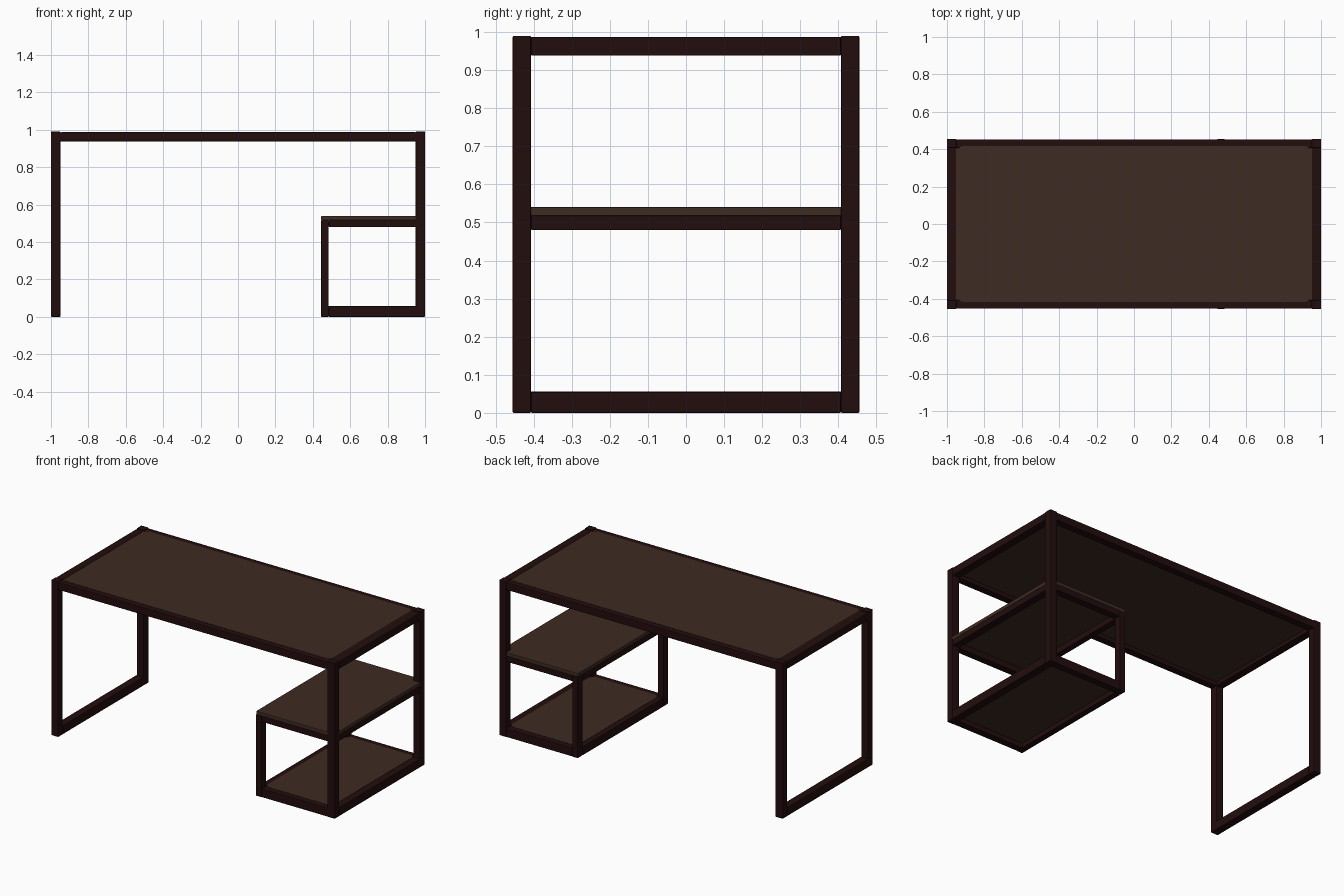
import bpy, bmesh, math
from mathutils import Vector

cube = bpy.data.objects.get("Cube")
if cube:
    bpy.data.objects.remove(cube, do_unlink=True)


def material(name, rgb):
    m = bpy.data.materials.new(name)
    m.use_nodes = True
    m.diffuse_color = (*rgb, 1)
    m.node_tree.nodes["Principled BSDF"].inputs["Base Color"].default_value = (*rgb, 1)
    return m


FRAME = material("dark frame", (0.016, 0.004, 0.004))
WOOD = material("brown wood", (0.048, 0.024, 0.016))


def finish(name, bm, mat, bevel=0.0):
    mesh = bpy.data.meshes.new(name)
    bmesh.ops.recalc_face_normals(bm, faces=bm.faces[:])
    bm.to_mesh(mesh)
    bm.free()
    mesh.materials.append(mat)
    ob = bpy.data.objects.new(name, mesh)
    bpy.context.collection.objects.link(ob)
    if bevel:
        mod = ob.modifiers.new("soft edges", "BEVEL")
        mod.width = bevel
        mod.segments = 2
    return ob


def box(name, x, y, z, mat=FRAME, bevel=0.003):
    """Box given by its (low, high) range on each axis."""
    bm = bmesh.new()
    bmesh.ops.create_cube(bm, size=1)
    for v in bm.verts:
        v.co = Vector([(r[0] + r[1]) / 2 + c * (r[1] - r[0]) for r, c in zip((x, y, z), v.co)])
    return finish(name, bm, mat, bevel)


def inlay(name, x, y, z, radius=0.035):
    """Thin plate with rounded corners, lying on top of a shelf."""
    bm = bmesh.new()
    corners = ((x[1], y[1]), (x[0], y[1]), (x[0], y[0]), (x[1], y[0]))
    verts = []
    for i, (cx, cy) in enumerate(corners):
        sx = -1 if cx == x[1] else 1
        sy = -1 if cy == y[1] else 1
        for k in range(6):
            a = math.radians(90 * i + 18 * k)
            verts.append(bm.verts.new((cx + radius * (sx + math.cos(a)),
                                       cy + radius * (sy + math.sin(a)), z)))
    face = bm.faces.new(verts)
    top = bmesh.ops.extrude_face_region(bm, geom=[face])["geom"]
    bmesh.ops.translate(bm, vec=(0, 0, 0.003),
                        verts=[g for g in top if isinstance(g, bmesh.types.BMVert)])
    return finish(name, bm, WOOD)


D = 0.455       # half depth
T = 0.048       # bar width across the depth
IN = D - T      # inner half depth
TOP = 0.99
L = 0.445       # inner side of the shelf unit
P = 0.04        # width of the short posts


def rails(name, x, z):
    """Front and back rails."""
    for side, s in (("front", -1), ("back", 1)):
        box(f"{side}_{name}", x, sorted((s * IN, s * (D - 0.002))), z)


# Legs
for side, x in (("right", (-1, -0.95)), ("left", (0.95, 1))):
    for end, s in (("front", -1), ("back", 1)):
        box(f"{side}_{end}_leg", x, sorted((s * IN, s * D)), (0, TOP))
    box(f"{side}_foot_bar", x, (-IN, IN), (0, 0.055))
    box(f"{side}_top_bar", x, (-IN, IN), (0.938, 0.986))

# Desktop
rails("top_rail", (-0.96, 0.96), (0.938, 0.986))
box("desktop_panel", (-0.96, 0.96), (-0.42, 0.42), (0.963, 0.984), WOOD, 0)
inlay("desktop_inlay", (-0.945, 0.945), (-0.417, 0.417), 0.9845)

# Short posts of the shelf unit
for end, s in (("front", -1), ("back", 1)):
    box(f"shelf_{end}_post", (L, L + P), sorted((s * IN, s * D)), (0, 0.518))

# Lower shelf
rails("lower_shelf_rail", (L + P, 0.96), (0, 0.055))
box("lower_shelf_inner_bar", (L, L + P), (-IN, IN), (0, 0.055))
box("lower_shelf_panel", (L + 0.03, 0.96), (-0.42, 0.42), (0.03, 0.053), WOOD, 0)
inlay("lower_shelf_inlay", (L + P - 0.005, 0.955), (-0.417, 0.417), 0.0535)

# Middle shelf
rails("middle_shelf_rail", (L + P, 0.96), (0.48, 0.518))
box("middle_shelf_inner_bar", (L, L + P), (-IN, IN), (0.48, 0.518))
box("middle_shelf_outer_bar", (0.95, 0.998), (-IN, IN), (0.48, 0.518))
box("middle_shelf_panel", (L, 0.998), (-D + 0.002, D - 0.002), (0.517, 0.54), WOOD)
